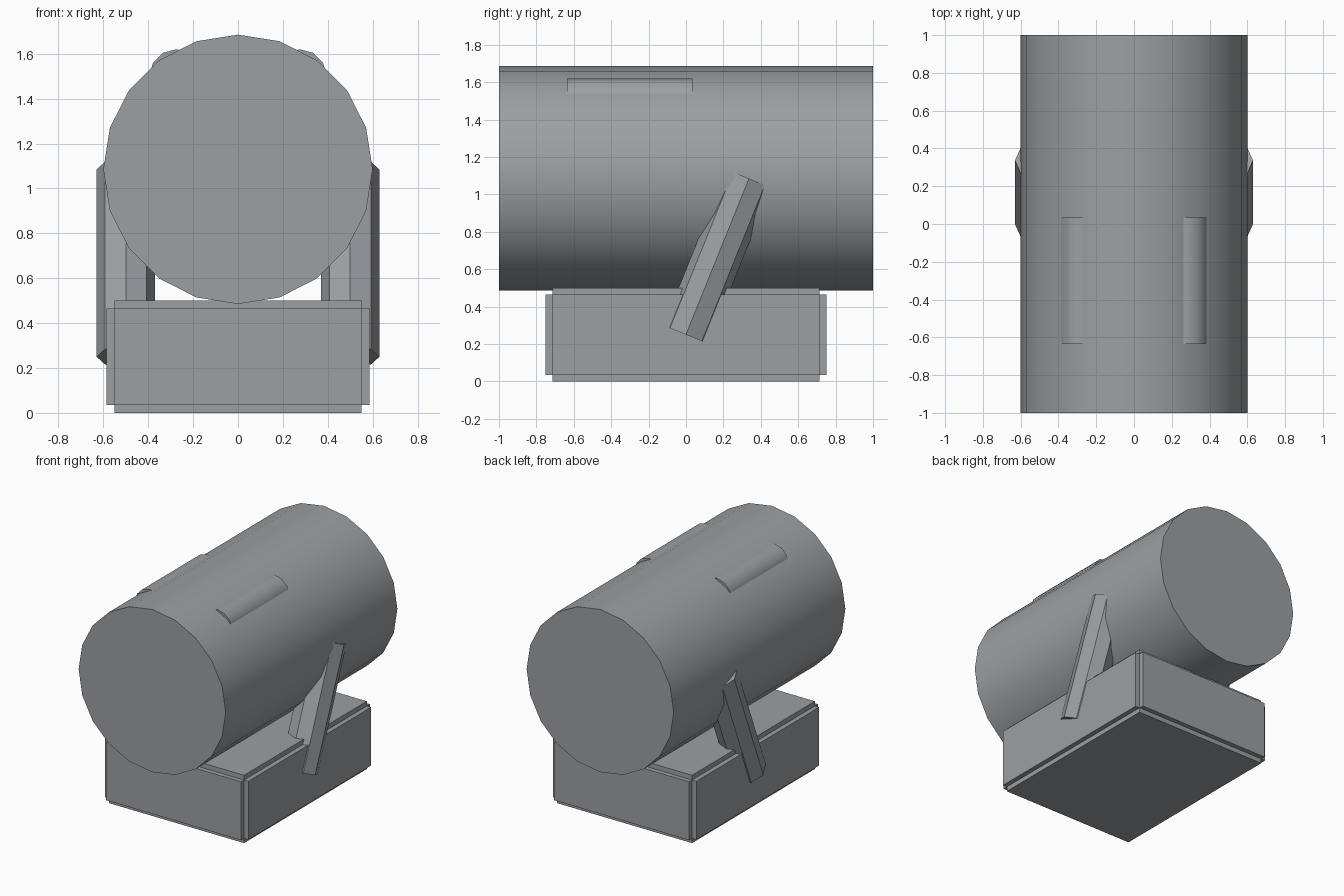
import bpy, bmesh, math

if "Cube" in bpy.data.objects:
    bpy.data.objects.remove(bpy.data.objects["Cube"])

# Dark slate grey shared by every part
slate = bpy.data.materials.new("slate_grey")
slate.diffuse_color = (0.33, 0.35, 0.37, 1)
slate.use_nodes = True
slate.node_tree.nodes["Principled BSDF"].inputs["Base Color"].default_value = slate.diffuse_color


def cylinder(name, sides, radius, length, location, rotation, smooth):
    bpy.ops.mesh.primitive_cylinder_add(vertices=sides, radius=radius, depth=length,
                                        location=location, rotation=rotation)
    obj = bpy.context.object
    obj.name = name
    obj.data.materials.append(slate)
    if smooth:
        bpy.ops.object.shade_smooth_by_angle(angle=math.radians(35))
    return obj


# Base block: each face pushed outwards, leaving stepped notches along all edges
bm = bmesh.new()
bmesh.ops.create_cube(bm, size=1)
bmesh.ops.scale(bm, vec=(1.10, 1.43, 0.43), verts=bm.verts)
pushed = bmesh.ops.extrude_discrete_faces(bm, faces=bm.faces[:])["faces"]
for face in pushed:
    face.normal_update()
    bmesh.ops.translate(bm, vec=face.normal * 0.035, verts=face.verts)
bmesh.ops.recalc_face_normals(bm, faces=bm.faces)
mesh = bpy.data.meshes.new("base")
bm.to_mesh(mesh)
bm.free()
mesh.materials.append(slate)
base = bpy.data.objects.new("base", mesh)
base.location.z = 0.25
bpy.context.collection.objects.link(base)

# Main barrel lying along y
along_y = (math.radians(90), 0, 0)
cylinder("barrel", 20, 0.6, 2.0, (0, 0, 1.085), along_y, True)

# Leaning struts and raised top ribs, one per side
for side, label in ((-1, "left"), (1, "right")):
    cylinder(label + "_strut", 8, 0.13, 0.9, (side * 0.5, 0.168, 0.667),
             (math.radians(-22), 0, 0), False)
    cylinder(label + "_top_rib", 12, 0.12, 0.67, (side * 0.275, -0.30, 1.5),
             along_y, True)
